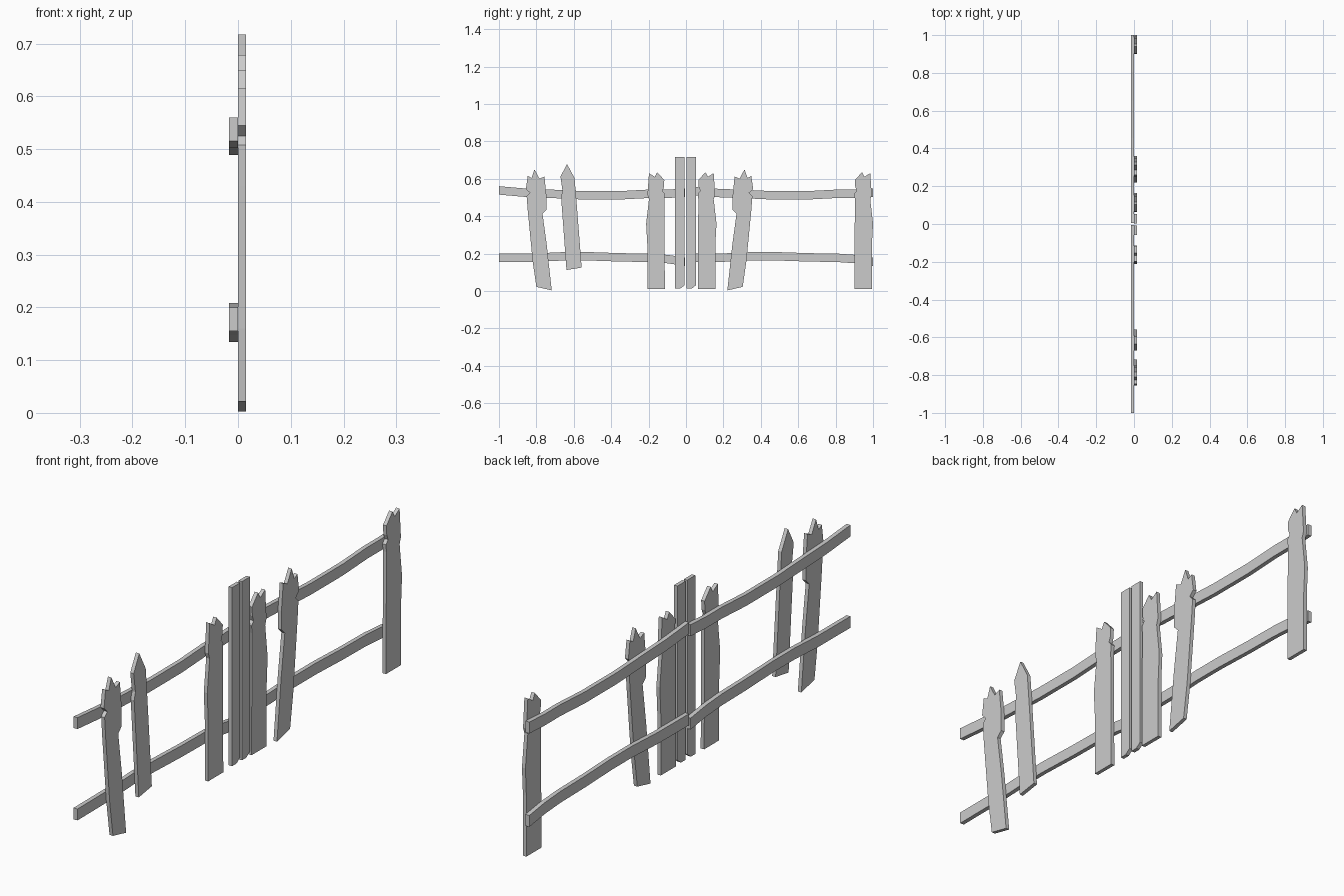
import bpy, bmesh

if "Cube" in bpy.data.objects:
    bpy.data.objects.remove(bpy.data.objects["Cube"])

PLANK_X = (0.0, 0.015)
RAIL_X = (-0.017, 0.0)


def extrude_outline(name, outline, xs, shift=0.0, mirror=False):
    """Solid slab: a (y, z) outline extruded along x, optionally mirrored in y, then shifted."""
    pts = [((-y if mirror else y) + shift, z) for y, z in outline]
    bm = bmesh.new()
    face = bm.faces.new([bm.verts.new((xs[0], y, z)) for y, z in pts])
    ext = bmesh.ops.extrude_face_region(bm, geom=[face])
    verts = [v for v in ext["geom"] if isinstance(v, bmesh.types.BMVert)]
    bmesh.ops.translate(bm, verts=verts, vec=(xs[1] - xs[0], 0, 0))
    bmesh.ops.recalc_face_normals(bm, faces=bm.faces)
    mesh = bpy.data.meshes.new(name)
    bm.to_mesh(mesh)
    bm.free()
    obj = bpy.data.objects.new(name, mesh)
    bpy.context.collection.objects.link(obj)
    return obj


# Plank profiles (y, z), drawn anticlockwise from the bottom left
crooked = [(-.80, .022), (-.718, .003), (-.745, .25), (-.767, .412), (-.746, .433),
           (-.746, .508), (-.757, .612), (-.783, .60), (-.81, .65), (-.826, .604),
           (-.846, .615), (-.856, .545), (-.835, .525), (-.852, .508), (-.846, .43),
           (-.82, .16)]
pointed = [(-.639, .112), (-.558, .125), (-.58, .41), (-.59, .535), (-.596, .604),
           (-.636, .678), (-.671, .612), (-.66, .535), (-.668, .505), (-.655, .33)]
jagged = [(.063, .01), (.157, .01), (.157, .25), (.163, .36), (.148, .49), (.156, .514),
          (.148, .63), (.117, .61), (.104, .635), (.066, .593), (.068, .556),
          (.076, .535), (.063, .52), (.066, .49)]
post = [(-.058, .013), (-.03, .013), (-.008, .03), (-.008, .717), (-.058, .717)]

extrude_outline("crooked_plank_left", crooked, PLANK_X)
extrude_outline("crooked_plank_right", crooked, PLANK_X, -.497, True)
extrude_outline("pointed_plank", pointed, PLANK_X)
extrude_outline("jagged_plank_left", jagged, PLANK_X, -.05, True)
extrude_outline("jagged_plank_middle", jagged, PLANK_X)
extrude_outline("jagged_plank_end", jagged, PLANK_X, .837)
extrude_outline("centre_post_left", post, PLANK_X)
extrude_outline("centre_post_right", post, PLANK_X, .061)

# Rails: wavy bars given by the (y, z) of their lower edge, repeated per half
rails = {
    "upper_rail": [(-1, .515), (-.85, .502), (-.7, .496), (-.55, .489), (-.35, .489),
                   (-.2, .497), (-.1, .497), (-.005, .502)],
    "lower_rail": [(-1, .155), (-.8, .156), (-.65, .163), (-.52, .163), (-.35, .157),
                   (-.2, .155), (-.1, .148), (-.005, .134)],
}
for name, low in rails.items():
    outline = low + [(y, z + .045) for y, z in reversed(low)]
    extrude_outline(name + "_left", outline, RAIL_X)
    extrude_outline(name + "_right", outline, RAIL_X, 1.005)
